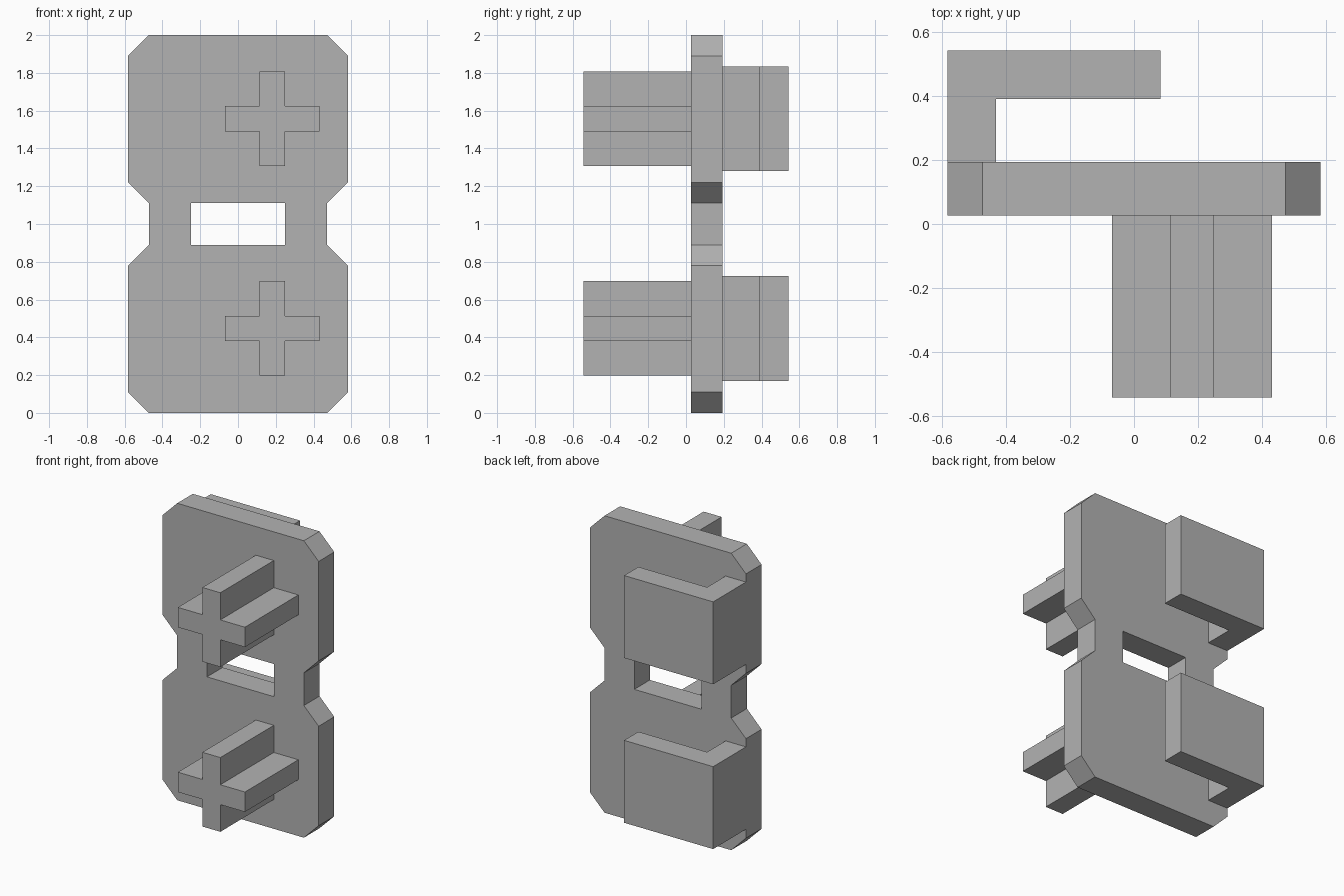
import bpy
import bmesh

cube = bpy.data.objects.get("Cube")
if cube:
    bpy.data.objects.remove(cube, do_unlink=True)

# One plain grey for everything
grey = bpy.data.materials.new("plain grey")
grey.use_nodes = True
GREY = (0.45, 0.45, 0.45, 1)
grey.diffuse_color = GREY
grey.node_tree.nodes["Principled BSDF"].inputs["Base Color"].default_value = GREY


def prism(name, profile, start, depth):
    """Extrude a closed outline; start and depth are 3D vectors applied to 3D points."""
    bm = bmesh.new()
    verts = [bm.verts.new([p + s for p, s in zip(point, start)]) for point in profile]
    face = bm.faces.new(verts)
    moved = bmesh.ops.extrude_face_region(bm, geom=[face])["geom"]
    bmesh.ops.translate(bm, vec=depth, verts=[v for v in moved if isinstance(v, bmesh.types.BMVert)])
    bmesh.ops.recalc_face_normals(bm, faces=bm.faces)
    mesh = bpy.data.meshes.new(name)
    bm.to_mesh(mesh)
    bm.free()
    mesh.materials.append(grey)
    obj = bpy.data.objects.new(name, mesh)
    bpy.context.collection.objects.link(obj)
    return obj


def upright(points):
    return [(x, 0, z) for x, z in points]


# Back plate: chamfered corners and a notched waist, mirrored left to right
W, WAIST, H = 0.582, 0.472, 2.0
FRONT, BACK = 0.027, 0.193
side = [(WAIST, 0), (W, 0.11), (W, 0.78), (WAIST, 0.89)]
side += [(x, H - z) for x, z in reversed(side)]
outline = side + [(-x, z) for x, z in reversed(side)]
plate = prism("back_plate", upright(outline), (0, FRONT, 0), (0, BACK - FRONT, 0))

# Rectangular window through the waist
window = [(-0.25, 0.89), (0.25, 0.89), (0.25, 1.11), (-0.25, 1.11)]
cutter = prism("window_cutter", upright(window), (0, FRONT - 0.1, 0), (0, 0.4, 0))
cutter.hide_render = True
cutter.hide_viewport = True
cutter.display_type = 'WIRE'
cut = plate.modifiers.new("window", 'BOOLEAN')
cut.operation = 'DIFFERENCE'
cut.solver = 'EXACT'
cut.object = cutter

# Cross-shaped posts on the front and L-shaped hooks on the back
ARM, HALF = 0.25, 0.067
quarter = [(ARM, HALF), (HALF, HALF), (HALF, ARM)]
cross = []
for turn in range(4):
    cross += quarter
    quarter = [(-z, x) for x, z in quarter]

hook = [(-W, BACK), (-0.43, BACK), (-0.43, 0.39), (0.082, 0.39), (0.082, 0.542), (-W, 0.542)]

for label, base in (("lower", 0.0), ("upper", 1.11)):
    prism(label + "_cross_post", upright(cross), (0.181, -0.542, base + 0.447), (0, FRONT + 0.542, 0))
    prism(label + "_hook", [(x, y, 0) for x, y in hook], (0, 0, base + 0.17), (0, 0, 0.555))
